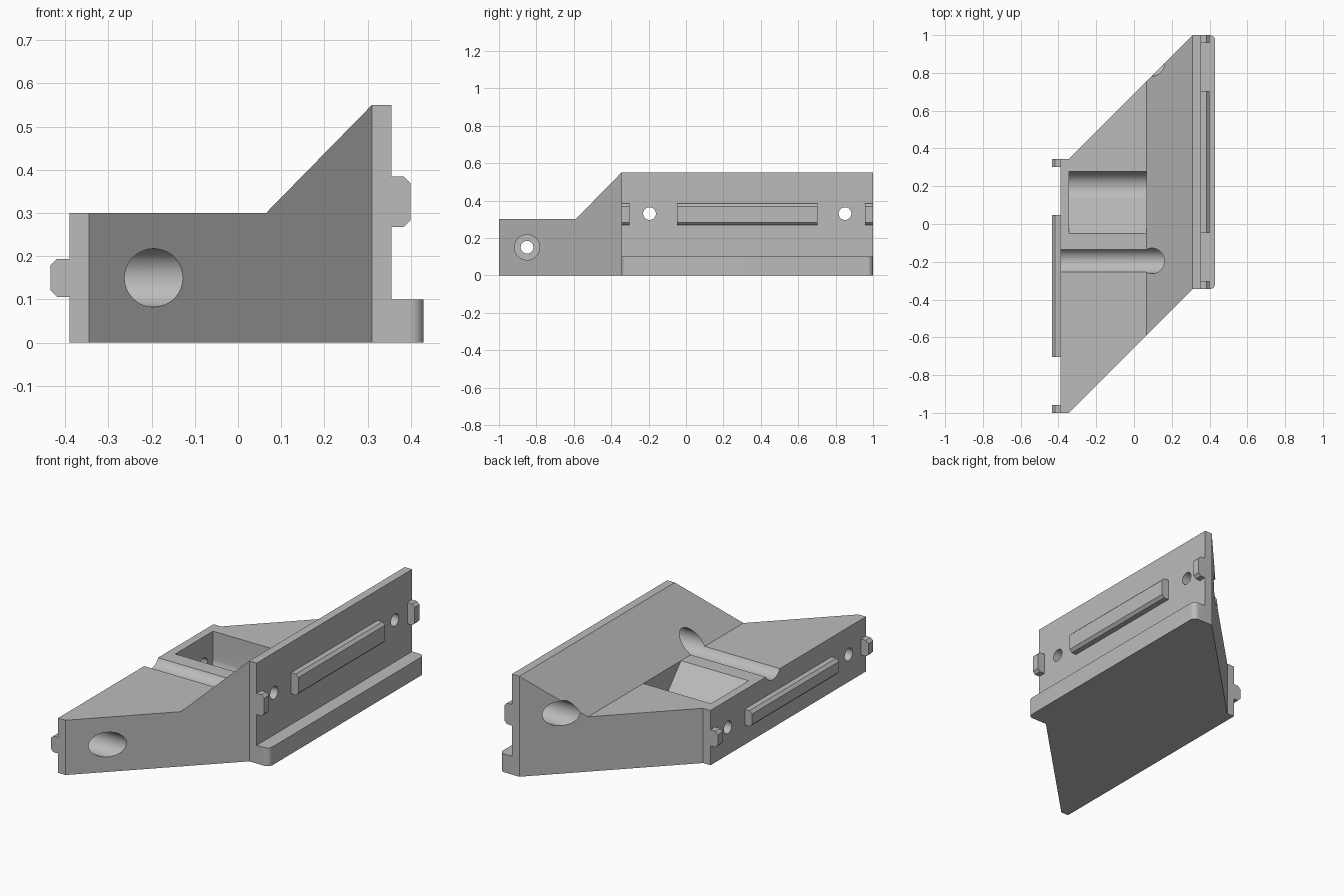
import bpy, bmesh, math
from mathutils import Vector

old = bpy.data.objects.get("Cube")
if old:
    bpy.data.objects.remove(old, do_unlink=True)

grey = bpy.data.materials.new("light grey")
grey.use_nodes = True
colour = (0.5, 0.5, 0.5, 1)
grey.diffuse_color = colour
grey.node_tree.nodes["Principled BSDF"].inputs["Base Color"].default_value = colour

PLACE = {
    "x": lambda p, t: Vector((t, p[0], p[1])),
    "y": lambda p, t: Vector((p[0], t, p[1])),
    "z": lambda p, t: Vector((p[0], p[1], t)),
}


def prism(name, profile, axis, start, end):
    """Extrude a closed 2D profile along an axis."""
    bm = bmesh.new()
    face = bm.faces.new([bm.verts.new(PLACE[axis](p, start)) for p in profile])
    ext = bmesh.ops.extrude_face_region(bm, geom=[face])
    moved = [v for v in ext["geom"] if isinstance(v, bmesh.types.BMVert)]
    bmesh.ops.translate(bm, verts=moved, vec=PLACE[axis]((0, 0), end - start))
    bmesh.ops.recalc_face_normals(bm, faces=bm.faces)
    mesh = bpy.data.meshes.new(name)
    bm.to_mesh(mesh)
    bm.free()
    mesh.materials.append(grey)
    obj = bpy.data.objects.new(name, mesh)
    bpy.context.collection.objects.link(obj)
    return obj


def arc(cx, cy, r, a0, a1, n):
    angles = [math.radians(a0 + (a1 - a0) * i / n) for i in range(n + 1)]
    return [(cx + r * math.cos(a), cy + r * math.sin(a)) for a in angles]


def bore(y, z, r, x0, x1):
    return prism("bore_cutter", arc(y, z, r, 0, 360, 48)[:-1], "x", x0, x1)


def boolean(target, tool, operation):
    bpy.context.view_layer.objects.active = target
    mod = target.modifiers.new("cut", "BOOLEAN")
    mod.operation = operation
    mod.solver = "EXACT"
    mod.object = tool
    bpy.ops.object.modifier_apply(modifier=mod.name)
    bpy.data.objects.remove(tool, do_unlink=True)


def smooth(obj):
    bpy.ops.object.select_all(action="DESELECT")
    obj.select_set(True)
    bpy.context.view_layer.objects.active = obj
    bpy.ops.object.shade_smooth_by_angle(angle=math.radians(30))


LEFT, RIGHT = -0.39, 0.355           # outer faces of the two walls
WALL = 0.045
NEAR, FAR = -0.345, 0.345            # ends of the two walls
LOW, HIGH = 0.30, 0.55               # wall heights
FOOT = 0.065                         # where the sloping top starts

# Slanted body: front profile trimmed by the plan outline
body = prism("body", [(LEFT, 0), (RIGHT, 0), (RIGHT, HIGH), (RIGHT - WALL, HIGH),
                      (FOOT, LOW), (LEFT, LOW)], "y", -1.2, 1.2)
plan = [(LEFT, -1), (LEFT + WALL, -1), (RIGHT - WALL, NEAR), (RIGHT + 0.1, NEAR),
        (RIGHT + 0.1, 1), (RIGHT - WALL, 1), (LEFT + WALL, FAR), (LEFT, FAR)]
boolean(body, prism("plan_cutter", plan, "z", -0.1, 0.8), "INTERSECT")

# Access pocket with a ramp running into a rounded floor
pocket = [(-0.05, LOW + 0.1), (-0.05, LOW)]
pocket += arc(0.195, 0.15, 0.082, -138, 0, 20) + [(0.277, LOW + 0.1)]
boolean(body, prism("pocket_cutter", pocket, "x", LEFT + WALL, FOOT), "DIFFERENCE")

# Screw holes and their wide counterbores
RH, LH = 0.33, 0.15
for y in (-0.195, 0.85):
    boolean(body, bore(y, RH, 0.0675, -0.6, RIGHT - WALL), "DIFFERENCE")
    boolean(body, bore(y, RH, 0.034, 0.2, 0.5), "DIFFERENCE")
boolean(body, bore(-0.85, LH, 0.0675, LEFT + WALL, 0.2), "DIFFERENCE")
for y in (-0.85, 0.195):
    boolean(body, bore(y, LH, 0.034, -0.5, -0.3), "DIFFERENCE")
smooth(body)

# Bottom ledge with rounded outer corners
r, edge = 0.03, 0.43
ledge = [(RIGHT, NEAR)] + arc(edge - r, NEAR + r, r, -90, 0, 10)
ledge += arc(edge - r, 1 - r, r, 0, 90, 10) + [(RIGHT, 1)]
smooth(prism("ledge", ledge, "z", 0, 0.1))


def rail(name, x, side, z0, z1, y0, y1):
    """Chamfered key standing out from a wall."""
    out, c = 0.044, 0.015
    section = [(x, z0), (x + side * (out - c), z0), (x + side * out, z0 + c),
               (x + side * out, z1 - c), (x + side * (out - c), z1), (x, z1)]
    prism(name, section, "y", y0, y1)


# Long keys and end tabs on both walls
for label, x, side, z0, z1, start in (("left", RIGHT, 1, 0.268, 0.384, NEAR),
                                      ("right", LEFT, -1, 0.106, 0.194, -1)):
    end = start + 1.345
    rail(label + "_key", x, side, z0, z1, start + 0.297, end - 0.297)
    rail(label + "_front_tab", x, side, z0, z1, start, start + 0.042)
    rail(label + "_back_tab", x, side, z0, z1, end - 0.042, end)
